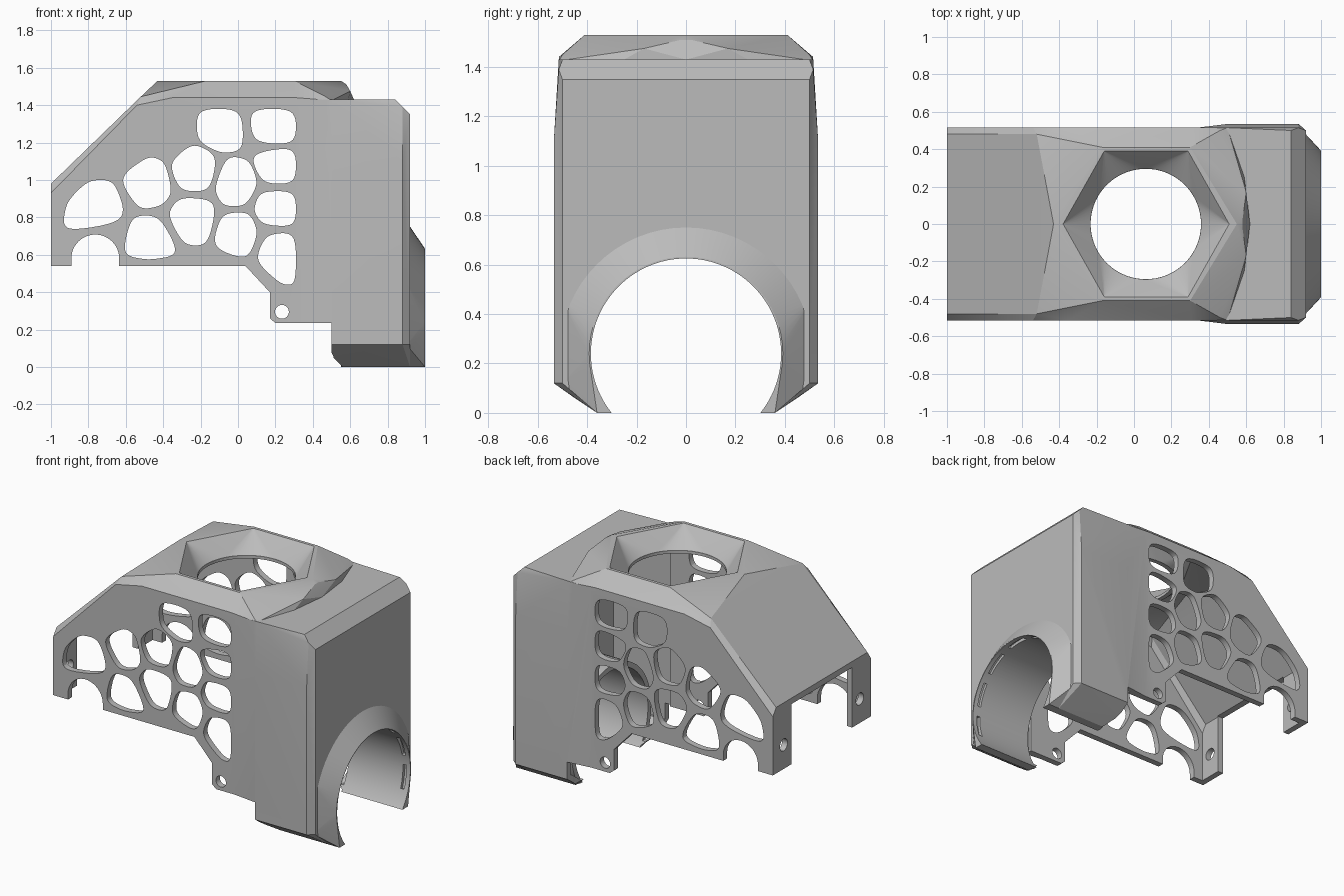
import bpy, bmesh, math
from mathutils import Vector, Matrix

cube = bpy.data.objects.get("Cube")
if cube:
    bpy.data.objects.remove(cube)

grey = bpy.data.materials.new("plain_grey")
grey.use_nodes = True
COLOUR = (0.5, 0.5, 0.5, 1)
grey.diffuse_color = COLOUR
grey.node_tree.nodes["Principled BSDF"].inputs["Base Color"].default_value = COLOUR


def make(name, bm):
    bmesh.ops.recalc_face_normals(bm, faces=bm.faces)
    mesh = bpy.data.meshes.new(name)
    bm.to_mesh(mesh)
    bm.free()
    ob = bpy.data.objects.new(name, mesh)
    bpy.context.collection.objects.link(ob)
    mesh.materials.append(grey)
    return ob


def mirrored(points):
    return [(x, s * y, z) for x, y, z in points for s in (1, -1)]


def hull(name, points):
    bm = bmesh.new()
    for p in points:
        bm.verts.new(p)
    bmesh.ops.remove_doubles(bm, verts=bm.verts, dist=0.0005)
    out = bmesh.ops.convex_hull(bm, input=bm.verts)
    loose = {v for v in out["geom_interior"] + out["geom_unused"]
             if isinstance(v, bmesh.types.BMVert)}
    bmesh.ops.delete(bm, geom=list(loose), context='VERTS')
    bmesh.ops.dissolve_limit(bm, angle_limit=0.005, verts=bm.verts, edges=bm.edges)
    return make(name, bm)


def prisms(name, outlines, half=1.0):
    """Extrude side outlines (x, z) right across the width."""
    bm = bmesh.new()
    for outline in outlines:
        face = bm.faces.new([bm.verts.new((x, -half, z)) for x, z in outline])
        ext = bmesh.ops.extrude_face_region(bm, geom=[face])["geom"]
        bmesh.ops.translate(bm, vec=(0, 2 * half, 0),
                            verts=[v for v in ext if isinstance(v, bmesh.types.BMVert)])
    return make(name, bm)


def box(name, x, y, z):
    return hull(name, [(a, b, c) for a in x for b in y for c in z])


def arc(radius, n=64, start=0, end=2 * math.pi):
    return [(radius * math.cos(start + (end - start) * i / n),
             radius * math.sin(start + (end - start) * i / n)) for i in range(n + 1)]


def rounded(points):
    """Cut the corners of an outline repeatedly to round them."""
    pts = [Vector(p) / 100 for p in points]
    for cut in (0.2, 0.25, 0.25):
        pts = [q for i, p in enumerate(pts) for q in
               (p.lerp(pts[i - 1], cut), p.lerp(pts[(i + 1) % len(pts)], cut))]
    return pts


def combine(target, tool, operation):
    mod = target.modifiers.new(operation, 'BOOLEAN')
    mod.object, mod.operation, mod.solver = tool, operation, 'EXACT'
    graph = bpy.context.evaluated_depsgraph_get()
    mesh = bpy.data.meshes.new_from_object(target.evaluated_get(graph))
    target.modifiers.clear()
    target.data = mesh
    bpy.data.objects.remove(tool)


def add(tool):
    combine(body, tool, 'UNION')


def cut(tool):
    combine(body, tool, 'DIFFERENCE')


# Main shell: sloped tail, chamfered shoulders and a raised crown
shell = mirrored([
    (-1, .515, .235), (-1, .515, .93), (-1, .48, .98),
    (-.54, .515, 1.40), (-.35, .515, 1.44), (.31, .515, 1.44), (.5, .515, 1.425),
    (-.52, .48, 1.445), (.46, .5, 1.45), (.5, .515, .235),
    (-.43, 0, 1.53), (-.17, .41, 1.53), (.3, .41, 1.53), (.55, 0, 1.53),
    (.58, .02, 1.51), (.6, .17, 1.475), (.59, .25, 1.43), (.62, 0, 1.43)])
body = hull("housing", shell)

# End cover with chamfered foot, and the flare joining it to the sides
add(hull("end_cover", mirrored([
    (.5, .535, .12), (.5, .535, 1.1), (.5, .515, 1.43), (.5, .45, .06), (.56, .36, 0),
    (.88, .535, .12), (.88, .535, 1.1), (.88, .515, 1.39), (.84, .5, 1.43),
    (.92, .5, .12), (.92, .5, 1.35), (.92, .36, 0)])))
add(hull("flare", mirrored([
    (.33, .514, .235), (.33, .514, 1.43), (.5, .535, .235), (.5, .535, 1.1),
    (.5, .515, 1.43), (.6, .53, .235), (.6, .515, 1.1), (.6, .5, 1.43)])))

# Hollow interior
cut(hull("shell_cavity", [(max(x, -.96), y * .92, z - .045 if z > .3 else -.1)
                          for x, y, z in shell]))
cut(box("cover_cavity", (.45, .88), (-.495, .495), (.13, 1.385)))
cut(hull("foot_cavity", mirrored([(x, y, z) for x in (.4, .88)
                                  for y, z in ((.495, .14), (.35, .035))])))

# Bulged collar and inner tube around the round opening
AXIS = .24
collar = [(1, y, max(z + AXIS, 0)) for y, z in arc(.392)]
collar += [(.9, max(-.5, min(.5, y)), max(z + AXIS, .12)) for y, z in arc(.54)]
collar += mirrored([(.9, .36, 0), (1, .36, 0)])
add(hull("collar", collar))
add(hull("tube", [(x, y, max(z + AXIS, 0)) for x in (.55, .93) for y, z in arc(.42)]))
cut(hull("bore", [(x, y, z + AXIS) for x in (.3, 1.2) for y, z in arc(.385, 96)]))

# Narrow retaining slots inside the collar
for i in range(7):
    mid = math.pi * (i / 6 * 1.1 - .05)
    pts = [(x, y, z + AXIS) for x in (.945, .97) for r in (.375, .405)
           for y, z in arc(r, 6, mid - .2, mid + .2)]
    bm = bmesh.new()
    rings = [[bm.verts.new(p) for p in pts[k * 7:k * 7 + 7]] for k in range(4)]
    for a, b in ((0, 1), (1, 3), (3, 2), (2, 0)):
        for j in range(6):
            bm.faces.new((rings[a][j], rings[a][j + 1], rings[b][j + 1], rings[b][j]))
    for j in (0, 6):
        bm.faces.new([rings[k][j] for k in (0, 1, 3, 2)])
    cut(make("slot", bm))

# Hexagonal funnel leading to the round top opening
hexagon = [(-.38, 0), (-.16, .39), (.29, .39), (.51, 0), (.29, -.39), (-.16, -.39)]
MID = .063


def funnel(name, grow, top, radius, low):
    pts = [(MID + (x - MID) * grow, y * grow, top) for x, y in hexagon]
    return hull(name, pts + [(MID + x, y, low) for x, y in arc(radius, 72)])


add(funnel("funnel_wall", 1.03, 1.515, .325, 1.40))
cut(funnel("funnel_recess", 1.0, 1.531, .296, 1.42))
cut(hull("top_opening", [(MID + x, y, z) for z in (1.3, 1.45) for x, y in arc(.295, 72)]))

# Lower side outline with the round notch
notch = [(-.763 - x, .58 + y) for x, y in arc(.128, 24, 0, math.pi)]
cut(prisms("lower_cut", [[(-1.2, -.2), (-1.2, .54), (-.891, .54)] + notch +
                         [(-.635, .54), (.04, .54), (.17, .4), (.17, .26), (.2, .235),
                          (.499, .235), (.499, -.2)]]))

# Web of rounded cells through both sides
cells = [
    [(-94, 72), (-92, 88), (-80, 100), (-66, 100), (-59, 78)],
    [(-64, 101), (-48, 113), (-39, 110), (-35, 93), (-41, 86), (-53, 84)],
    [(-57, 81), (-42, 81), (-31, 60), (-48, 57), (-62, 60)],
    [(-24, 120), (-11, 113), (-15, 94), (-31, 94), (-37, 109)],
    [(-31, 91), (-11, 89), (-16, 65), (-29, 65), (-38, 82)],
    [(-22, 138), (2, 138), (3, 116), (-9, 114), (-22, 121)],
    [(6, 138), (31, 138), (31, 119), (8, 120)],
    [(-6, 113), (6, 111), (11, 98), (4, 86), (-8, 86), (-13, 95)],
    [(6, 114), (31, 118), (31, 98), (13, 98)],
    [(12, 94), (31, 94), (31, 75), (13, 76), (8, 84)],
    [(-9, 82), (6, 83), (11, 72), (5, 57), (-14, 64)],
    [(15, 71), (31, 72), (31, 44), (23, 44), (9, 57)]]
cut(prisms("cell_cutter", [rounded(c) for c in cells]))

# Screw holes in the sides and in the end flanges, and the gap between flanges
cut(prisms("side_screw", [[(.235 + x, .295 + y) for x, y in arc(.037, 24)[:-1]]]))
cut(box("end_gap", (-1.1, -.94), (-.32, .32), (.3, .94)))
for side in (1, -1):
    cut(hull("flange_screw", [(x, side * .4 + y, .7 + z) for x in (-1.1, -.9)
                              for y, z in arc(.04, 24)]))

# Smooth shading with sharp edges kept
bpy.ops.object.select_all(action='DESELECT')
body.select_set(True)
bpy.context.view_layer.objects.active = body
bpy.ops.object.shade_smooth_by_angle(angle=math.radians(20))
